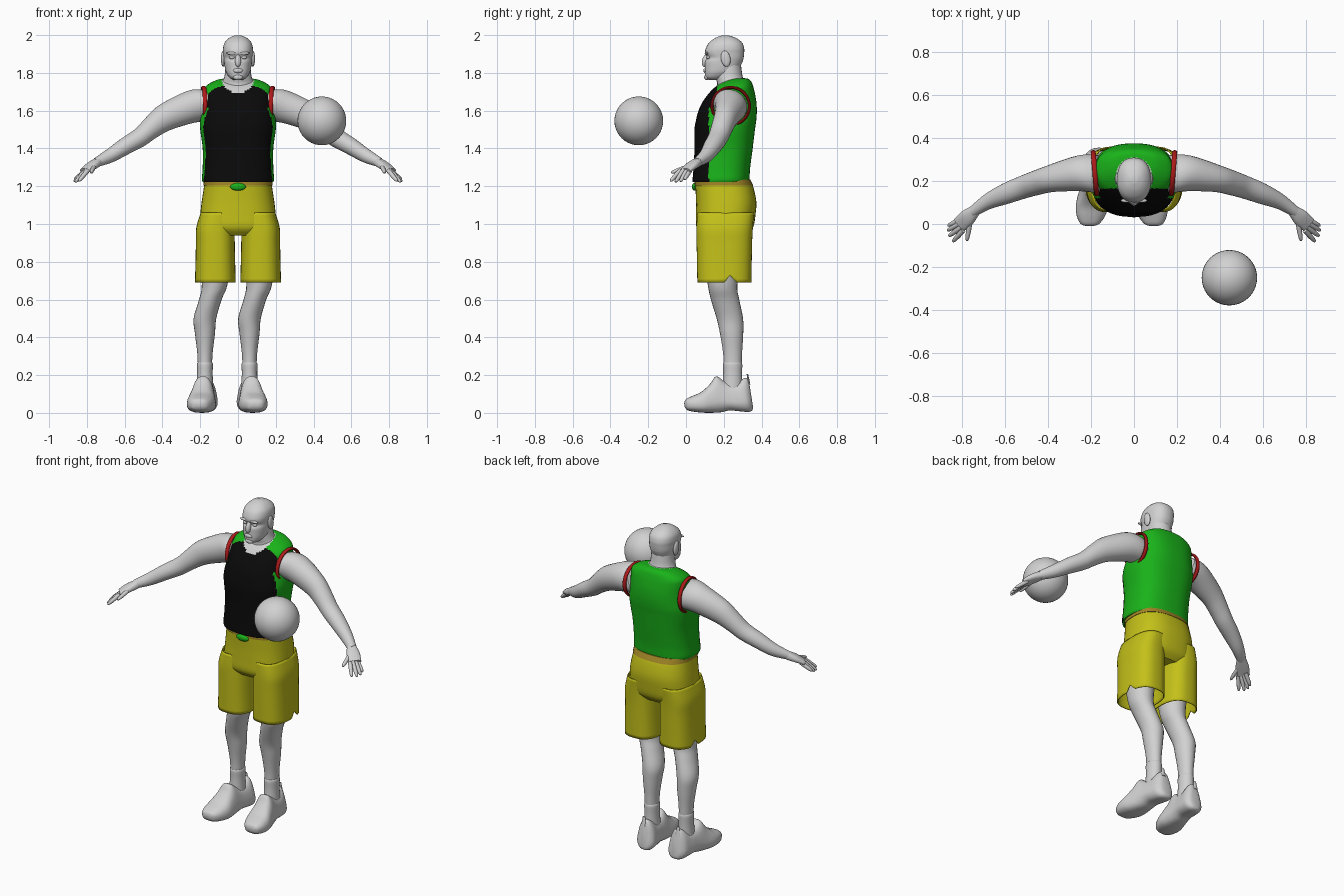
import bpy, bmesh
from math import cos, sin, pi, copysign, radians
from mathutils import Vector, Matrix

cube = bpy.data.objects.get("Cube")
if cube:
    bpy.data.objects.remove(cube, do_unlink=True)


def material(name, r, g, b):
    m = bpy.data.materials.new(name)
    m.use_nodes = True
    m.diffuse_color = (r, g, b, 1)
    m.node_tree.nodes["Principled BSDF"].inputs["Base Color"].default_value = (r, g, b, 1)
    return m


GREY = material("light grey", .64, .64, .64)
GREEN = material("green", .01, .45, .01)
BLACK = material("black", .003, .003, .003)
YELLOW = material("yellow", .55, .53, .01)
RED = material("red", .42, .01, .01)
OCHRE = material("ochre", .36, .24, .02)
parts = []


def finish(name, bm, *mats):
    bmesh.ops.recalc_face_normals(bm, faces=bm.faces)
    me = bpy.data.meshes.new(name)
    bm.to_mesh(me)
    bm.free()
    for m in mats:
        me.materials.append(m)
    ob = bpy.data.objects.new(name, me)
    bpy.context.collection.objects.link(ob)
    parts.append(ob)
    return ob


def refine(rows, sub):
    """Catmull-Rom interpolation between the key rows."""
    out = []
    for i in range(len(rows) - 1):
        a, b, c, d = (rows[max(i - 1, 0)], rows[i], rows[i + 1],
                      rows[min(i + 2, len(rows) - 1)])
        for k in range(sub):
            t = k / sub
            out.append([q + t * (r - p) / 2 + t * t * (p - 2.5 * q + 2 * r - s / 2)
                        + t ** 3 * (1.5 * (q - r) + (s - p) / 2)
                        for p, q, r, s in zip(a, b, c, d)])
    return out + [list(rows[-1])]


def loft(rows, power=2.0, seg=24, sub=4, upright=False, cap=True):
    """Skin superellipse sections; each row is x, y, z, half width, half depth."""
    d = (Vector(rows[-1][:3]) - Vector(rows[0][:3])).normalized()
    u = Vector((1, 0, 0)) if upright else d.cross(Vector((0, 0, 1))).normalized()
    v = Vector((0, 1, 0)) if upright else u.cross(d)
    bm = bmesh.new()
    rings = []
    for x, y, z, a, b in refine(rows, sub):
        ring = []
        for i in range(seg):
            c, s = cos(2 * pi * i / seg), sin(2 * pi * i / seg)
            c, s = (copysign(abs(w) ** (2 / power), w) for w in (c, s))
            ring.append(bm.verts.new(Vector((x, y, z)) + u * a * c + v * b * s))
        rings.append(ring)
    for low, high in zip(rings, rings[1:]):
        for i in range(seg):
            j = (i + 1) % seg
            bm.faces.new((low[i], low[j], high[j], high[i]))
    if cap:
        bm.faces.new(rings[0])
        bm.faces.new(rings[-1])
    return bm


def stack(rows, centre=lambda z: 0, **kw):
    """Upright loft; each row is height, front, back, half width."""
    return loft([(centre(z), (f + b) / 2, z, w, (b - f) / 2) for z, f, b, w in rows],
                upright=True, **kw)


def blob(name, loc, size, tilt=0, mat=GREY, seg=20):
    bm = bmesh.new()
    bmesh.ops.create_uvsphere(bm, u_segments=seg, v_segments=seg // 2, radius=1)
    bm.transform(Matrix.Translation(loc) @ Matrix.Rotation(radians(tilt), 4, "X")
                 @ Matrix.Diagonal((*size, 1)))
    return finish(name, bm, mat)


# Head, neck and face
finish("head", stack([
    (1.762, .125, .18, .022), (1.775, .104, .22, .044), (1.8, .1, .26, .062),
    (1.83, .1, .285, .07), (1.86, .101, .3, .074), (1.88, .112, .305, .076),
    (1.905, .101, .308, .078), (1.93, .105, .308, .079), (1.96, .122, .297, .071),
    (1.985, .155, .265, .047), (1.998, .19, .225, .018)], power=2.3, seg=32), GREY)
finish("neck", stack([(1.68, .15, .31, .11), (1.74, .165, .315, .09),
                      (1.78, .157, .3, .072), (1.85, .17, .29, .065)]), GREY)
blob("nose", (0, .102, 1.864), (.016, .017, .034), -12)
blob("lips", (0, .101, 1.812), (.026, .009, .012))
blob("chin", (0, .111, 1.777), (.026, .015, .016))
for side, tag in ((1, "left"), (-1, "right")):
    blob(tag + "_ear", (side * .079, .21, 1.875), (.011, .025, .043), 10)
    blob(tag + "_brow", (side * .032, .109, 1.904), (.03, .01, .008))
    blob(tag + "_eye", (side * .032, .118, 1.882), (.015, .01, .009))

# Sleeveless shirt: black front, green back, open neckline
shirt = stack([
    (1.222, .033, .333, .186), (1.24, .035, .336, .191), (1.3, .04, .34, .187),
    (1.4, .045, .353, .187), (1.5, .045, .365, .2), (1.55, .053, .372, .2),
    (1.6, .066, .375, .19), (1.65, .09, .372, .184), (1.7, .128, .363, .181),
    (1.73, .16, .355, .17), (1.755, .2, .345, .13), (1.768, .24, .33, .09),
    (1.772, .27, .31, .03)], power=2.5, seg=96, sub=6)
for f in shirt.faces:
    p = f.calc_center_median()
    if p.z > 1.6 and (p.x / .085) ** 2 + ((p.y - .215) / .095) ** 2 < 1:
        f.material_index = 2
    elif p.y < (.165 if p.z > 1.62 else .12):
        f.material_index = 1
finish("shirt", shirt, GREEN, BLACK, GREY)
blob("waist_knot", (0, .045, 1.197), (.042, .014, .02), mat=GREEN)

# Shorts
finish("shorts_seat", stack([
    (1.235, .05, .335, .178), (1.2, .05, .355, .18), (1.12, .053, .372, .192),
    (1.05, .053, .368, .2), (.98, .056, .355, .205), (.94, .09, .32, .16)],
    power=2.5, seg=40), YELLOW)
finish("waistband", stack([(1.203, .045, .356, .183), (1.235, .046, .34, .182)],
                          power=2.5, seg=40, sub=1), OCHRE)
for side, tag in ((1, "left"), (-1, "right")):
    bm = stack([(1.06, .06, .36, .09), (.98, .055, .354, .101), (.9, .056, .35, .103),
                (.8, .058, .348, .105), (.69, .06, .347, .108)],
               centre=lambda z: side * (.12 - .15 * max(0, z - .98)),
               power=2.6, seg=48, cap=False)
    for v in bm.verts:
        # Small notch in the outer hem
        if v.co.z < .77 and v.co.x * side > .15:
            notch = max(0, .04 - 1.3 * abs(v.co.y - .235))
            v.co.z += notch * (.77 - v.co.z) / .08
    leg = finish(tag + "_shorts_leg", bm, YELLOW)
    leg.modifiers.new("cloth", "SOLIDIFY").thickness = .006

# Legs, socks and shoes
for side, tag in ((1, "left"), (-1, "right")):
    def lean(z):
        return side * .118 - .057 * min(1, max(0, (.7 - z) / .2))

    finish(tag + "_leg", stack([
        (.86, .09, .3, .085), (.68, .115, .272, .068), (.6, .132, .282, .06),
        (.5, .162, .302, .06), (.42, .18, .303, .053), (.32, .196, .297, .041),
        (.24, .2, .295, .037)], centre=lean), GREY)
    finish(tag + "_sock", stack([(.1, .19, .3, .046), (.2, .197, .297, .041),
                                 (.255, .196, .298, .042), (.268, .2, .295, .038)],
                                centre=lean), GREY)
    # Shoe rows: distance along the foot, sole, top, half width
    rows = [(-.008, .03, .05, .02), (.003, .014, .072, .045), (.04, .005, .09, .067),
            (.09, 0, .112, .077), (.14, 0, .155, .072), (.175, .003, .195, .068),
            (.22, .012, .165, .064), (.27, .008, .158, .064), (.315, .004, .182, .062),
            (.337, .012, .185, .045), (.345, .03, .16, .025)]
    bm = loft([(0, y, (lo + hi) / 2, w, (hi - lo) / 2) for y, lo, hi, w in rows],
              power=2.8, seg=32)
    for v in bm.verts:
        v.co.x *= 1 - .35 * min(1, max(0, (v.co.z - .05) / .14))
        v.co.x += lean(0) + side * .12 * (.25 - v.co.y)
    finish(tag + "_shoe", bm, GREY)
    bm = loft([(lean(0) - side * .0, .335, .15, .014, .006),
               (lean(0), .325, .205, .01, .004)], sub=1, seg=12, upright=True)
    finish(tag + "_heel_tab", bm, GREY)

# Arms, hands and red armhole trim
arm = [(.15, .235, 1.632, .088, .088), (.2, .235, 1.628, .092, .093),
       (.27, .232, 1.612, .082, .085), (.39, .21, 1.562, .063, .072),
       (.46, .19, 1.51, .057, .06), (.52, .17, 1.458, .053, .051),
       (.6, .14, 1.41, .048, .045), (.68, .105, 1.36, .037, .037),
       (.75, .058, 1.326, .027, .025)]
palm = [(.738, .065, 1.33, .026, .024), (.775, .03, 1.308, .038, .021),
        (.812, -.004, 1.282, .036, .013)]
fingers = {
    "little": ((.806, .022, 1.284), (.866, -.008, 1.235)),
    "ring": ((.808, .004, 1.284), (.868, -.03, 1.225)),
    "middle": ((.802, -.014, 1.285), (.862, -.056, 1.222)),
    "index": ((.795, -.03, 1.284), (.843, -.082, 1.227)),
    "thumb": ((.762, .015, 1.305), (.778, -.078, 1.272))}
for side, tag in ((1, "left"), (-1, "right")):
    def mirrored(rows):
        return [(side * r[0], *r[1:]) for r in rows]

    finish(tag + "_arm", loft(mirrored(arm), seg=28), GREY)
    finish(tag + "_palm", loft(mirrored(palm), power=2.4), GREY)
    for finger, (base, tip) in fingers.items():
        a, b = Vector(base), Vector(tip)
        rows = [(*a.lerp(b, t), r, r) for t, r in
                ((0, .012), (.5, .0115), (.88, .009), (1, .004))]
        finish(f"{tag}_{finger}_finger", loft(mirrored(rows), seg=12, sub=2), GREY)

    bm = bmesh.new()
    n, m = 48, 10
    grid = []
    for i in range(n):
        t = 2 * pi * i / n
        ring = []
        for k in range(m):
            s = 2 * pi * k / m
            r = .099 + .008 * cos(s)
            ring.append(bm.verts.new((side * (.182 + .008 * cos(t) + .012 * sin(s)),
                                      .237 + r * cos(t), 1.624 + r * sin(t))))
        grid.append(ring)
    for i in range(n):
        p, q = grid[i], grid[(i + 1) % n]
        for k in range(m):
            bm.faces.new((p[k], q[k], q[(k + 1) % m], p[(k + 1) % m]))
    finish(tag + "_armhole_trim", bm, RED)

# Ball
blob("ball", (.444, -.25, 1.546), (.129, .129, .129), seg=40)

# Smooth shading with sharp edges kept
bpy.ops.object.select_all(action="DESELECT")
for ob in parts:
    ob.select_set(True)
bpy.context.view_layer.objects.active = parts[0]
bpy.ops.object.shade_smooth_by_angle(angle=radians(40))
